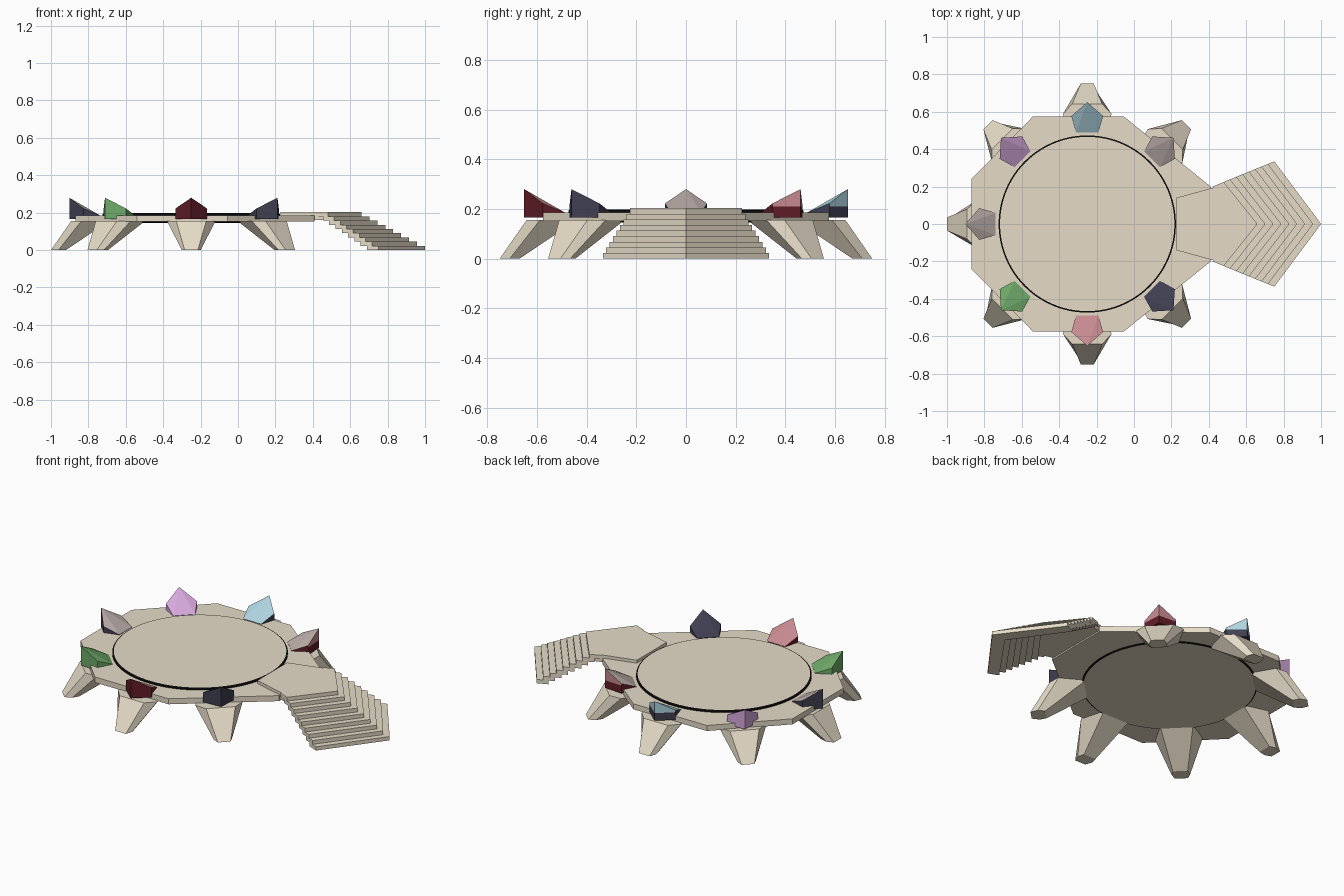
import bpy, bmesh, math
from mathutils import Matrix, Vector

if "Cube" in bpy.data.objects:
    bpy.data.objects.remove(bpy.data.objects["Cube"])

CX = -0.25  # platform centre


def mat(name, r, g, b):
    m = bpy.data.materials.new(name)
    m.diffuse_color = (r, g, b, 1)
    m.use_nodes = True
    m.node_tree.nodes["Principled BSDF"].inputs["Base Color"].default_value = m.diffuse_color
    return m


STONE = mat("pale_stone", .79, .71, .57)
BLUE = mat("light_blue", .43, .66, .75)
PURPLE = mat("purple", .68, .40, .73)
GREEN = mat("green", .16, .40, .14)
PINK = mat("pink", .57, .26, .28)
RED = mat("dark_red", .12, .012, .02)
NAVY = mat("navy", .05, .05, .085)
MAUVE = mat("mauve_grey", .50, .42, .40)
BLACK = mat("black", .004, .004, .004)


def loft(name, rings, mats, matrix=Matrix(), rule=None, fan=False):
    """Closed solid through rings of equal point count, bottom to top."""
    bm = bmesh.new()
    loops = [[bm.verts.new(matrix @ Vector(p)) for p in ring] for ring in rings]
    n = len(loops[0])
    bm.faces.new(loops[0][::-1])
    top = loops[-1]
    if fan:  # creased top fanning out from the first point
        for i in range(1, n - 1):
            bm.faces.new((top[0], top[i], top[i + 1]))
    else:
        bm.faces.new(top)
    for a, b in zip(loops, loops[1:]):
        for i in range(n):
            j = (i + 1) % n
            bm.faces.new((a[i], a[j], b[j], b[i]))
    bmesh.ops.recalc_face_normals(bm, faces=bm.faces)
    if rule:
        for f in bm.faces:
            f.material_index = rule(f)
    me = bpy.data.meshes.new(name)
    bm.to_mesh(me)
    bm.free()
    for m in mats:
        me.materials.append(m)
    ob = bpy.data.objects.new(name, me)
    bpy.context.collection.objects.link(ob)
    return ob


def flat(pts, z):
    return [(x, y, z) for x, y in pts]


def mirrored(half):
    """Complete an outline given for y >= 0 by mirroring it across y = 0."""
    return half + [(x, -y) for x, y in reversed(half) if y > 0]


def circle(r, z, n=96):
    return [(CX + r * math.cos(a * math.tau / n), r * math.sin(a * math.tau / n), z) for a in range(n)]


def spoke(deg):
    return Matrix.Translation((CX, 0, 0)) @ Matrix.Rotation(math.radians(deg), 4, 'Z')


# Octagonal platform, stretched towards the stairs
octagon = mirrored([(.41, .2), (-.055, .575), (-.54, .575), (-.87, .24)])
loft("platform", [flat(octagon, .152), flat(octagon, .185)], [STONE])

# Round floor disc with a black rim
loft("floor_disc", [circle(.466, .145), circle(.474, .149), circle(.474, .193), circle(.466, .197)],
     [STONE, BLACK], rule=lambda f: 0 if abs(f.normal.z) > .9 else 1)

# Splayed tapered legs
foot = mirrored([(.75, .035), (.71, .05), (.67, .04)])
head = mirrored([(.642, .08), (.588, .13), (.44, .09)])
for k in range(1, 8):
    loft(f"leg_{k}", [flat(foot, 0), flat(head, .155)], [STONE], spoke(45 * k))

# Creased pentagonal crystals: (angle, top, upper wall, lower wall)
pentagon = mirrored([(.652, 0), (.577, .085), (.49, .06)])
heights = (.28, .222, .187, .187, .222)
crystals = [(45, MAUVE, PINK, RED), (90, BLUE, BLUE, NAVY), (135, PURPLE, PURPLE, PURPLE),
            (180, MAUVE, NAVY, NAVY), (225, GREEN, GREEN, GREEN),
            (270, PINK, RED, RED), (315, NAVY, NAVY, NAVY)]


def crystal_rule(f):
    if f.normal.z > .3:
        return 0
    return 1 if f.calc_center_median().z > .205 else 2


for deg, top, upper, lower in crystals:
    slant = [(x, y, z) for (x, y), z in zip(pentagon, heights)]
    waist = [(x, y, min(z - .003, .21)) for x, y, z in slant]
    loft(f"crystal_{deg}", [flat(pentagon, .165), waist, slant],
         [top, upper, lower], spoke(deg), crystal_rule, True)

# Landing between disc and stairs
landing = mirrored([(.66, 0), (.48, .21), (.226, .14)])
loft("landing", [flat(landing, .16), flat(landing, .203)], [STONE])

# Chevron stair treads
STEPS = 9
for i in range(STEPS):
    t = i / (STEPS - 1)
    tip, corner, w = .66 + .34 * t, .48 + .27 * t, .225 + .11 * t
    z = .203 * (1 - (i + 1) / STEPS)
    tread = [(tip, 0), (corner, w), (corner - .06, w - .025), (tip - .09, 0),
             (corner - .06, -w + .025), (corner, -w)]
    loft(f"stair_tread_{i + 1}", [flat(tread, z), flat(tread, z + .203 / STEPS)], [STONE])
